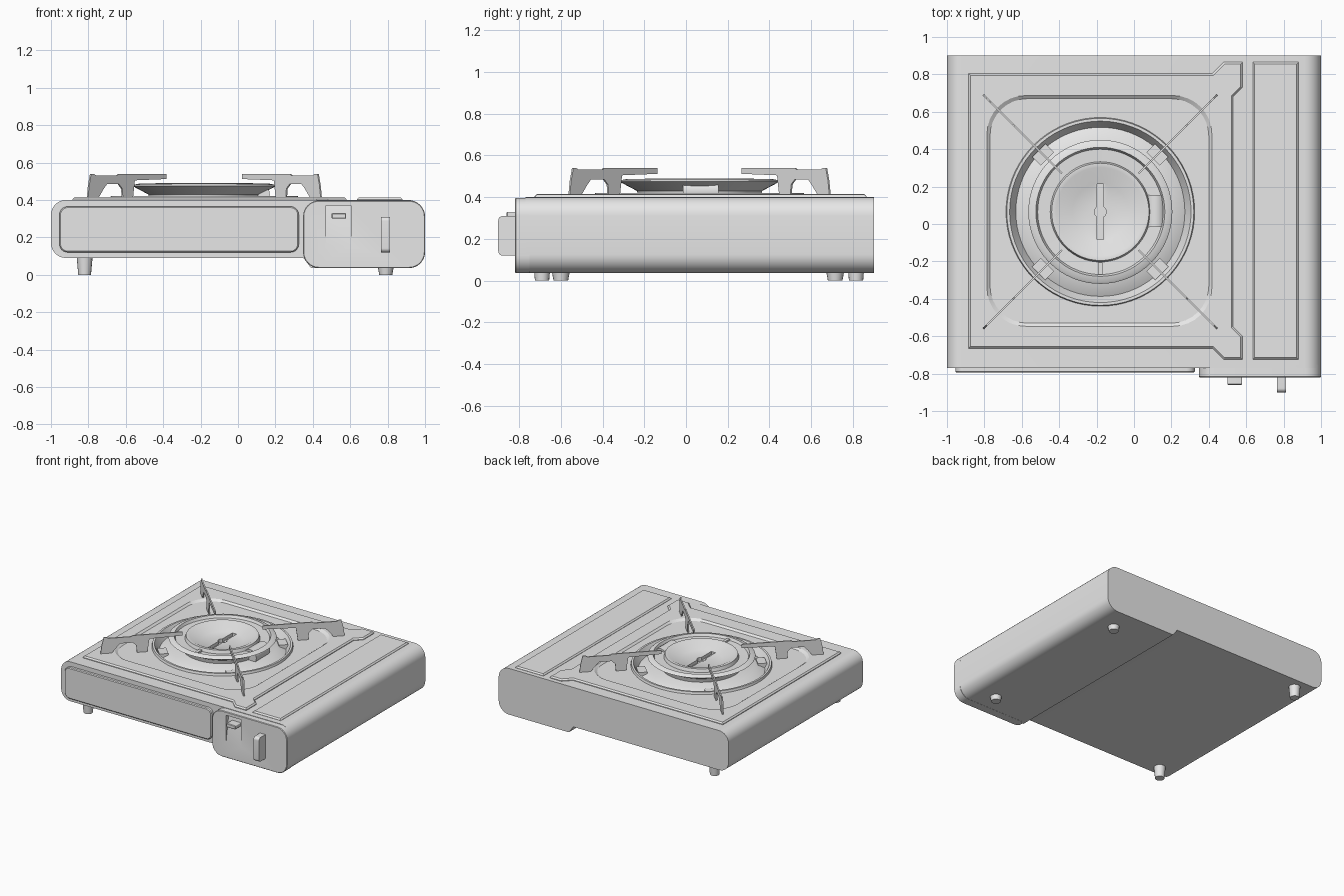
import bpy, bmesh, math
from mathutils import Vector, Matrix

if "Cube" in bpy.data.objects:
    bpy.data.objects.remove(bpy.data.objects["Cube"], do_unlink=True)

GREY = bpy.data.materials.new("plain grey")
GREY.use_nodes = True
GREY.diffuse_color = (0.8, 0.8, 0.8, 1)
GREY.node_tree.nodes["Principled BSDF"].inputs["Base Color"].default_value = (0.8, 0.8, 0.8, 1)
CX, CY = -0.18, 0.065   # burner centre
parts = []


def add(name, bm):
    bmesh.ops.recalc_face_normals(bm, faces=bm.faces)
    mesh = bpy.data.meshes.new(name)
    bm.to_mesh(mesh)
    bm.free()
    mesh.materials.append(GREY)
    ob = bpy.data.objects.new(name, mesh)
    bpy.context.collection.objects.link(ob)
    parts.append(ob)
    return ob


def rounded(corners, seg=8):
    """Outline from (a, b, radius) corners, square corners filleted."""
    out = []
    n = len(corners)
    for i, (a, b, r) in enumerate(corners):
        p = Vector((a, b))
        if r == 0:
            out.append(p)
            continue
        u = (Vector(corners[i - 1][:2]) - p).normalized()
        v = (Vector(corners[(i + 1) % n][:2]) - p).normalized()
        c = p + (u + v) * r
        for k in range(seg + 1):
            t = math.pi / 2 * k / seg
            out.append(c - (v * math.cos(t) + u * math.sin(t)) * r)
    return out


def rect(a0, a1, b0, b1, r=0.0):
    return rounded([(a0, b0, r), (a1, b0, r), (a1, b1, r), (a0, b1, r)])


PLACE = {"x": lambda p, d: (d, p[0], p[1]),
         "y": lambda p, d: (p[0], d, p[1]),
         "z": lambda p, d: (p[0], p[1], d)}


def prism(name, outline, axis, lo, hi, bevel=0.0, scale=1.0):
    """Extrude an outline along an axis; bevel or scale its far end."""
    bm = bmesh.new()
    pts = [Vector(p) for p in outline]
    mid = sum(pts, Vector((0, 0))) / len(pts)
    f = PLACE[axis]
    a = [bm.verts.new(f(p, lo)) for p in pts]
    b = [bm.verts.new(f(mid + (p - mid) * scale, hi)) for p in pts]
    bm.faces.new(a)
    cap = bm.faces.new(b)
    for i in range(len(pts)):
        j = (i + 1) % len(pts)
        bm.faces.new((a[i], a[j], b[j], b[i]))
    bmesh.ops.recalc_face_normals(bm, faces=bm.faces)
    if bevel:
        bmesh.ops.bevel(bm, geom=list(cap.edges), offset=bevel, segments=1,
                        affect="EDGES", profile=0.5)
    return add(name, bm)


def lathe(name, profile, x=CX, y=CY, seg=64):
    """Spin a closed (radius, height) profile about a vertical line."""
    bm = bmesh.new()
    vs = [bm.verts.new((r, 0, z)) for r, z in profile]
    es = [bm.edges.new((vs[i], vs[(i + 1) % len(vs)])) for i in range(len(vs))]
    bmesh.ops.spin(bm, geom=vs + es, axis=(0, 0, 1), cent=(0, 0, 0),
                   angle=math.tau, steps=seg, use_duplicate=False)
    bmesh.ops.remove_doubles(bm, verts=bm.verts, dist=0.0001)
    bmesh.ops.translate(bm, verts=bm.verts, vec=(x, y, 0))
    return add(name, bm)


def cut(cutter, *targets):
    for ob in targets:
        mod = ob.modifiers.new("cut", "BOOLEAN")
        mod.operation = "DIFFERENCE"
        mod.solver = "EXACT"
        mod.object = cutter
        bpy.context.view_layer.objects.active = ob
        bpy.ops.object.modifier_apply(modifier=mod.name)
    parts.remove(cutter)
    bpy.data.objects.remove(cutter, do_unlink=True)


# Casing with the deeper gas compartment on one side
casing = prism("casing", rounded([
    (-1, 0.09, 0.08), (0.35, 0.09, 0), (0.39, 0.037, 0),
    (1, 0.037, 0.09), (1, 0.40, 0.09), (-1, 0.40, 0.08)]), "y", 0.9, -0.77)
prism("front_panel", rect(-0.955, 0.325, 0.12, 0.365, 0.045), "y", -0.76, -0.795, 0.006)
control_box = prism("control_box", rect(0.348, 1.0, 0.036, 0.397, 0.085),
                    "y", -0.75, -0.82, 0.004)

# Raised top panels
top_panel = prism("top_panel", [
    (-0.885, 0.805), (0.42, 0.805), (0.48, 0.865), (0.58, 0.865), (0.58, 0.73),
    (0.53, 0.68), (0.53, -0.55), (0.58, -0.60), (0.58, -0.725), (0.48, -0.725),
    (0.42, -0.665), (-0.885, -0.665)], "z", 0.38, 0.415, 0.01)
prism("gas_cover_panel", rect(0.635, 0.88, -0.725, 0.865), "z", 0.38, 0.412, 0.01)

# Recess around the burner, then the burner well
cut(prism("recess_cutter", rect(-0.77, 0.40, -0.53, 0.67, 0.2), "z", 0.402, 0.43, 0, 1.06),
    top_panel)
cut(lathe("well_cutter", [(0, 0.34), (0.492, 0.34), (0.492, 0.6), (0, 0.6)]),
    casing, top_panel)
lathe("drip_bowl", [
    (0, 0.35), (0.485, 0.35), (0.505, 0.40), (0.50, 0.42), (0.485, 0.42),
    (0.452, 0.365), (0.38, 0.40), (0, 0.40)], seg=72)

# Burner ring and head
burner = lathe("burner", [
    (0, 0.39), (0.29, 0.39), (0.30, 0.43), (0.385, 0.475), (0.375, 0.482),
    (0.345, 0.488), (0.335, 0.468), (0.268, 0.465), (0.26, 0.49), (0.237, 0.49),
    (0.15, 0.445), (0, 0.445)])
cut(prism("slot_cutter", rect(CX - 0.018, CX + 0.018, CY - 0.148, CY + 0.148),
          "z", 0.42, 0.46), burner)
cut(lathe("hub_cutter", [(0, 0.415), (0.032, 0.415), (0.032, 0.47), (0, 0.47)], seg=20), burner)
prism("igniter", rect(CX - 0.012, CX + 0.012, -0.27, -0.205), "z", 0.45, 0.48)
tube = [(0.115 + 0.055 * math.cos(i * math.tau / 24),
         0.43 + 0.055 * math.sin(i * math.tau / 24)) for i in range(24)]
prism("mixing_tube", tube, "y", -0.015, 0.155)

# Four pot supports on the diagonals, each with a mounting block
arm = [(0.885, 0.405), (0.875, 0.48), (0.86, 0.54), (0.84, 0.54), (0.825, 0.532),
       (0.66, 0.532), (0.65, 0.54), (0.29, 0.54), (0.29, 0.512), (0.53, 0.505),
       (0.545, 0.405), (0.62, 0.405), (0.625, 0.46), (0.65, 0.485), (0.74, 0.485),
       (0.765, 0.46), (0.81, 0.405)]
for i, side in enumerate(("back_left", "back_right", "front_right", "front_left")):
    turn = Matrix.Translation((CX, CY, 0)) @ Matrix.Rotation(math.radians(45 + 90 * i), 4, "Z")
    for ob in (prism("pot_support_" + side, arm, "y", -0.005, 0.005),
               prism("support_mount_" + side, rect(0.40, 0.465, -0.05, 0.05), "z", 0.36, 0.40)):
        ob.data.transform(turn)

# Ignition lever in its sloping slot, and the gas knob
cut(prism("lever_cutter", [(-0.82, 0.155), (-0.785, 0.37), (-0.9, 0.37), (-0.9, 0.155)],
          "x", 0.47, 0.605), control_box)
prism("ignition_lever", rect(0.50, 0.578, 0.30, 0.33, 0.006), "y", -0.77, -0.86, 0.004)
prism("gas_knob", rounded([(-0.80, 0.12, 0), (-0.80, 0.31, 0), (-0.9, 0.31, 0.022),
                           (-0.9, 0.12, 0.022)]), "x", 0.765, 0.812)

# Feet: taller under the shallow side
for name, x, r, top, ys in (("left_side", 0.79, 0.035, 0.05, (0.715, -0.60)),
                            ("right_side", -0.82, 0.034, 0.10, (0.815, -0.69))):
    for end, y in zip(("back", "front"), ys):
        lathe(f"foot_{name}_{end}", [(0, 0), (r, 0), (r + 0.009, top), (0, top)], x, y, 16)

# Smooth the curved surfaces and keep the edges sharp
bpy.ops.object.select_all(action="DESELECT")
for ob in parts:
    ob.select_set(True)
bpy.context.view_layer.objects.active = parts[0]
bpy.ops.object.shade_smooth_by_angle(angle=math.radians(28))
